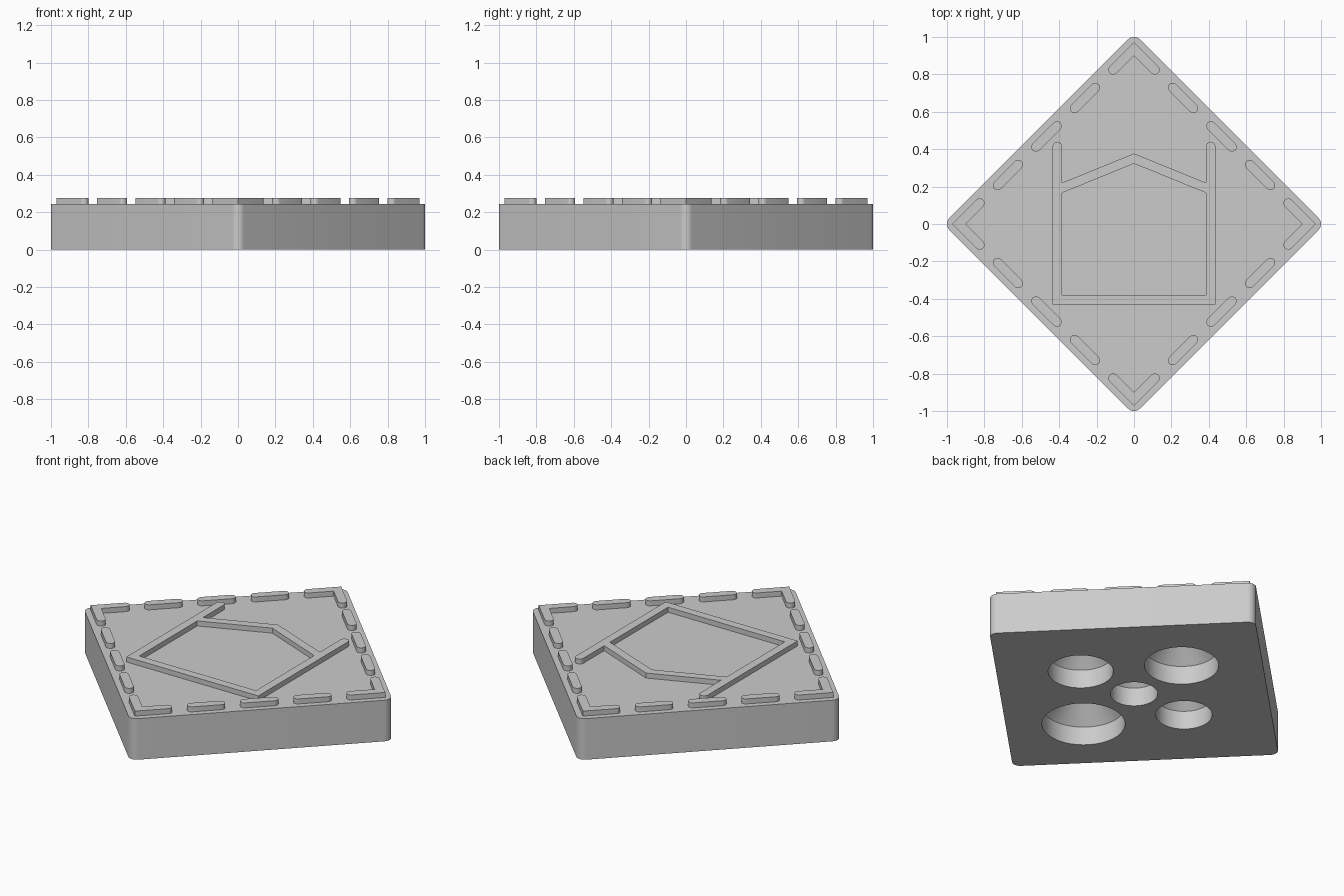
import bpy
import bmesh
from math import pi, cos, sin, sqrt
from mathutils import Vector, Matrix

cube = bpy.data.objects.get("Cube")
if cube:
    bpy.data.objects.remove(cube, do_unlink=True)

TOP = 0.245        # top of the tile body
RIM = 0.275        # top of the raised lines
R = 0.025          # half width of the raised lines
EDGE = 0.936       # where the dashed border line meets the axes

grey = bpy.data.materials.new("light_grey")
grey.use_nodes = True
grey.diffuse_color = (0.6, 0.6, 0.6, 1)
grey.node_tree.nodes["Principled BSDF"].inputs["Base Color"].default_value = grey.diffuse_color


def finish(bm, name):
    bmesh.ops.recalc_face_normals(bm, faces=bm.faces)
    mesh = bpy.data.meshes.new(name)
    bm.to_mesh(mesh)
    bm.free()
    mesh.materials.append(grey)
    obj = bpy.data.objects.new(name, mesh)
    bpy.context.collection.objects.link(obj)
    return obj


def prism(name, outline, z0, z1):
    """Extrude a flat outline between two heights."""
    bm = bmesh.new()
    face = bm.faces.new([bm.verts.new((p[0], p[1], z0)) for p in outline])
    ext = bmesh.ops.extrude_face_region(bm, geom=[face])
    new = [v for v in ext["geom"] if isinstance(v, bmesh.types.BMVert)]
    bmesh.ops.translate(bm, verts=new, vec=(0, 0, z1 - z0))
    return finish(bm, name)


def arc(centre, start, sweep, radius, steps):
    return [centre + radius * Vector((cos(start + sweep * i / steps), sin(start + sweep * i / steps)))
            for i in range(steps + 1)]


def stroke(points):
    """Outline of a line with mitred corners and round ends."""
    pts = [Vector(p) for p in points]
    dirs = [(b - a).normalized() for a, b in zip(pts, pts[1:])]
    left, right = [], []
    for p, a, b in zip(pts[1:-1], dirs, dirs[1:]):
        n = Vector((-a.y - b.y, a.x + b.x)).normalized()
        off = n * R / n.dot(Vector((-a.y, a.x)))
        left.append(p + off)
        right.append(p - off)
    a0 = Vector((1, 0)).angle_signed(dirs[0])
    a1 = Vector((1, 0)).angle_signed(dirs[-1])
    head = arc(pts[-1], -a1 - pi / 2, pi, R, 12)
    tail = arc(pts[0], -a0 + pi / 2, pi, R, 12)
    return tail + right + head + left[::-1]


def boolean(obj, tool, operation):
    mod = obj.modifiers.new("cut", 'BOOLEAN')
    mod.operation = operation
    mod.solver = 'EXACT'
    mod.object = tool
    bpy.context.view_layer.update()
    bpy.context.view_layer.objects.active = obj
    bpy.ops.object.modifier_apply(modifier=mod.name)
    bpy.data.objects.remove(tool, do_unlink=True)


# Tile body: a square standing on its corner, with rounded corners
CORNER = 0.045
reach = 1 - CORNER
outline = []
for k in range(4):
    a = k * pi / 2
    outline += arc(Vector((cos(a), sin(a))) * reach, a - pi / 4, pi / 2, CORNER, 8)
body = prism("tile_body", outline, 0, TOP)

# Round sockets in the underside, narrowing towards a small flat roof
DEPTH, ROOF = 0.11, 0.205


def socket_cutter(x, y, r):
    bm = bmesh.new()
    tip = r - (ROOF - DEPTH)
    profile = [(0, -0.05), (r, -0.05), (r, DEPTH), (tip, ROOF), (0, ROOF)]
    verts = [bm.verts.new((px, 0, pz)) for px, pz in profile]
    edges = [bm.edges.new(pair) for pair in zip(verts, verts[1:])]
    bmesh.ops.spin(bm, geom=verts + edges, axis=(0, 0, 1), cent=(0, 0, 0),
                   angle=2 * pi, steps=64, use_merge=True)
    bmesh.ops.remove_doubles(bm, verts=bm.verts, dist=1e-5)
    bmesh.ops.translate(bm, verts=bm.verts, vec=(x, y, 0))
    cutter = finish(bm, "socket_cutter")
    cutter.hide_render = True
    return cutter


sockets = [(0, 0, 0.128), (1, 0, 0.176), (0, 1, 0.2), (-1, 0, 0.152), (0, -1, 0.224)]
for dx, dy, r in sockets:
    boolean(body, socket_cutter(dx * (0.2 + r), dy * (0.2 + r), r), 'DIFFERENCE')

# Dashed border: a corner angle and three dashes on each side
DASH, PITCH = 0.112, 0.206
corner = stroke([(-DASH, EDGE - DASH), (0, EDGE), (DASH, EDGE - DASH)])
parts = [body]
for k in range(4):
    turn = Matrix.Rotation(k * pi / 2, 2)
    parts.append(prism(f"border_corner_{k + 1}", [turn @ p for p in corner], TOP - 0.005, RIM))
    for i in range(1, 4):
        t = i * PITCH
        dash = stroke([(t, EDGE - t), (t + DASH, EDGE - t - DASH)])
        parts.append(prism(f"border_dash_{k + 1}_{i}", [turn @ p for p in dash], TOP - 0.005, RIM))

# Raised emblem: an open frame with a peaked bar across it
W = 0.41
frame = prism("emblem_frame", stroke([(-W, 0.415), (-W, -0.405), (W, -0.405), (W, 0.415)]),
              TOP - 0.005, RIM)
peak = prism("emblem_peak", stroke([(-W, 0.183), (0, 0.35), (W, 0.183)]), TOP - 0.005, RIM)
boolean(frame, peak, 'UNION')
parts.append(frame)

# Smooth the round walls and keep the edges sharp
bpy.ops.object.select_all(action='DESELECT')
for obj in parts:
    obj.select_set(True)
bpy.context.view_layer.objects.active = body
bpy.ops.object.shade_smooth_by_angle(angle=pi / 6)
